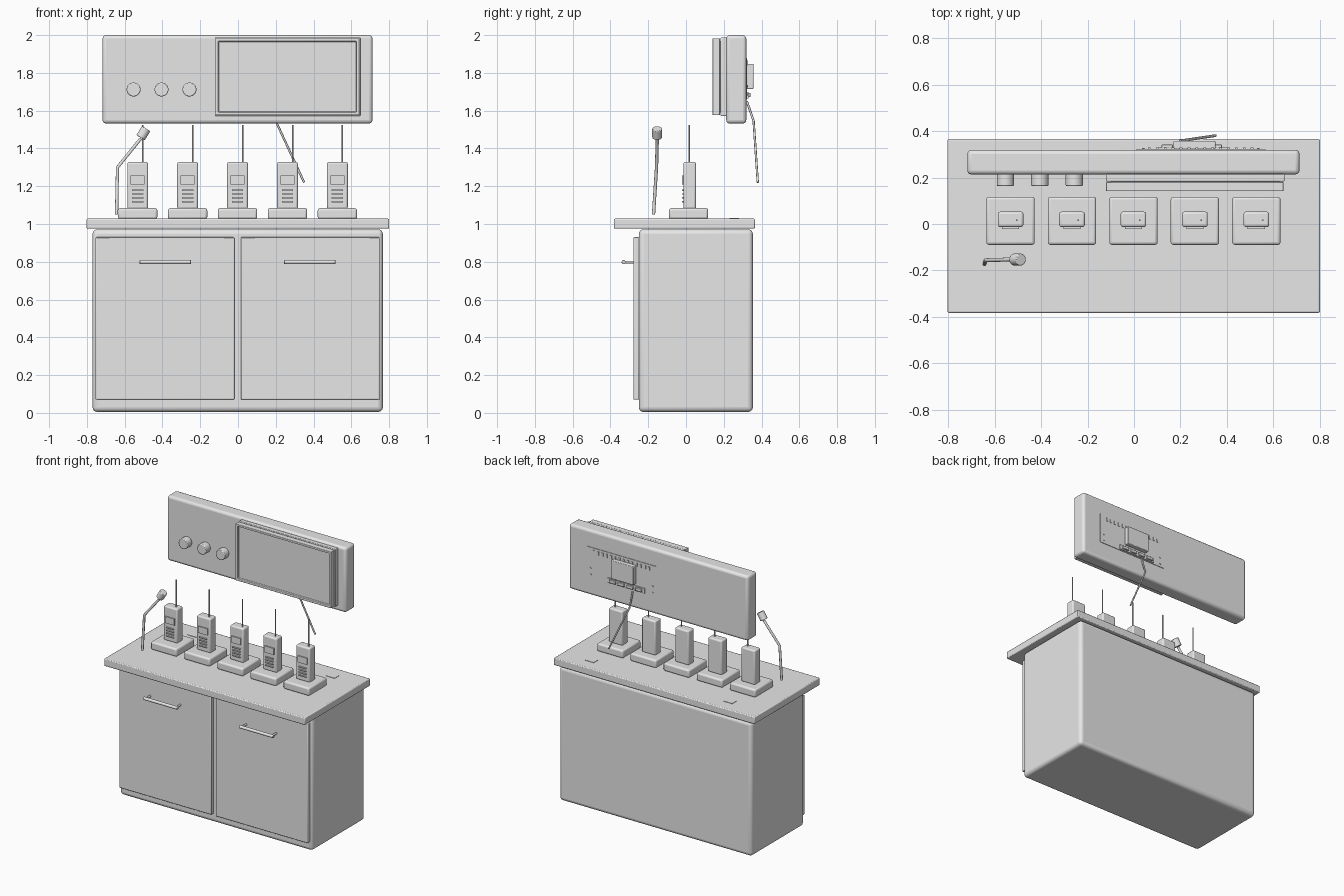
import bpy, bmesh, math
from mathutils import Vector

if "Cube" in bpy.data.objects:
    bpy.data.objects.remove(bpy.data.objects["Cube"])

grey = bpy.data.materials.new("plain_grey")
grey.diffuse_color = (0.8, 0.8, 0.8, 1)
grey.use_nodes = True
grey.node_tree.nodes["Principled BSDF"].inputs["Base Color"].default_value = grey.diffuse_color


def finish(name, bm, bevel=0, segments=3):
    mesh = bpy.data.meshes.new(name)
    bmesh.ops.recalc_face_normals(bm, faces=bm.faces)
    bm.to_mesh(mesh)
    bm.free()
    mesh.materials.append(grey)
    ob = bpy.data.objects.new(name, mesh)
    bpy.context.collection.objects.link(ob)
    if bevel:
        mod = ob.modifiers.new("bevel", "BEVEL")
        mod.width, mod.segments, mod.limit_method = bevel, segments, "ANGLE"
    bpy.ops.object.select_all(action="DESELECT")
    bpy.context.view_layer.objects.active = ob
    ob.select_set(True)
    bpy.ops.object.shade_smooth_by_angle(angle=math.radians(35))
    return ob


def add_box(bm, x0, x1, y0, y1, z0, z1):
    verts = bmesh.ops.create_cube(bm, size=1)["verts"]
    for v in verts:
        v.co = Vector(((x0 + x1) / 2 + v.co.x * (x1 - x0),
                       (y0 + y1) / 2 + v.co.y * (y1 - y0),
                       (z0 + z1) / 2 + v.co.z * (z1 - z0)))


def box(name, x0, x1, y0, y1, z0, z1, bevel=0, segments=3):
    bm = bmesh.new()
    add_box(bm, x0, x1, y0, y1, z0, z1)
    return finish(name, bm, bevel, segments)


def rod(name, a, b, r, sides=16, bevel=0):
    a, b = Vector(a), Vector(b)
    d = b - a
    bm = bmesh.new()
    bmesh.ops.create_cone(bm, cap_ends=True, segments=sides, radius1=r, radius2=r, depth=d.length)
    bm.transform(d.to_track_quat("Z", "Y").to_matrix().to_4x4())
    bmesh.ops.translate(bm, verts=bm.verts, vec=(a + b) / 2)
    return finish(name, bm, bevel, 2)


def tube(name, points, r):
    # bent wire made from a swept polyline, turned into a mesh
    cu = bpy.data.curves.new(name, "CURVE")
    cu.dimensions, cu.bevel_depth, cu.bevel_resolution = "3D", r, 2
    cu.use_fill_caps = True
    sp = cu.splines.new("POLY")
    sp.points.add(len(points) - 1)
    for p, co in zip(sp.points, points):
        p.co = (*co, 1)
    cu.materials.append(grey)
    ob = bpy.data.objects.new(name, cu)
    bpy.context.collection.objects.link(ob)


# Cabinet and counter
box("cabinet_body", -0.77, 0.767, -0.25, 0.354, 0.005, 0.972, 0.025, 4)
box("counter_top", -0.802, 0.8, -0.382, 0.365, 0.975, 1.028, 0.006, 2)

# Doors with bar handles
for side, x0, hx in (("left", -0.754, -0.385), ("right", 0.015, 0.38)):
    box(side + "_door", x0, x0 + 0.735, -0.278, -0.248, 0.07, 0.93, 0.005, 2)
    rod(side + "_handle", (hx - 0.136, -0.33, 0.798), (hx + 0.136, -0.33, 0.798), 0.011, 16, 0.003)
    for s in (-1, 1):
        rod(side + "_handle_post", (hx + s * 0.12, -0.33, 0.798), (hx + s * 0.12, -0.277, 0.798), 0.007, 12)

# Handheld radios standing in chargers
for i in range(5):
    c = -0.531 + i * 0.2643
    box("charger", c - 0.104, c + 0.104, -0.09, 0.117, 1.026, 1.084, 0.012)
    box("radio_body", c - 0.055, c + 0.055, -0.013, 0.053, 1.08, 1.328, 0.01)
    rod("radio_antenna", (c + 0.027, 0.016, 1.32), (c + 0.027, 0.016, 1.525), 0.004, 12)
    box("radio_display", c - 0.037, c + 0.037, -0.021, -0.012, 1.21, 1.257)
    for k in range(4):
        z = 1.115 + k * 0.02
        box("speaker_slot", c - 0.03, c + 0.03, -0.022, -0.012, z, z + 0.007)

# Desk microphone
tube("microphone_neck", [(-0.643, -0.172, 1.05), (-0.638, -0.156, 1.3), (-0.515, -0.152, 1.452)], 0.009)
rod("microphone_head", (-0.516, -0.153, 1.457), (-0.486, -0.153, 1.505), 0.026, 20, 0.004)

# Overhead panel
box("overhead_panel", -0.717, 0.712, 0.213, 0.319, 1.532, 2.0, 0.018, 3)

# Monitor: back slab and front bezel with a sunken screen
box("monitor_back", -0.12, 0.648, 0.183, 0.216, 1.572, 1.987, 0.004, 2)
bm = bmesh.new()
add_box(bm, -0.12, 0.643, 0.141, 0.18, 1.576, 1.983)
front = [f for f in bm.faces if f.normal.y < -0.9]
bmesh.ops.inset_region(bm, faces=front, thickness=0.022)
bmesh.ops.inset_region(bm, faces=front, thickness=0.002, depth=-0.015)
finish("monitor_bezel", bm, 0.003, 2)
box("monitor_joint", -0.1, 0.625, 0.178, 0.185, 1.59, 1.97)

# Control knobs
for x in (-0.553, -0.405, -0.257):
    rod("knob", (x, 0.215, 1.712), (x, 0.163, 1.712), 0.037, 32, 0.005)

# Circuit board on the back of the panel
box("board", 0.01, 0.565, 0.318, 0.323, 1.66, 1.88)
for k in range(14):
    x = 0.06 + k * 0.034
    box("board_pin", x, x + 0.012, 0.322, 0.328, 1.84, 1.865)
for x in (0.04, 0.535):
    for z in (1.685, 1.73):
        rod("board_screw", (x, 0.32, z), (x, 0.327, z), 0.006, 10)
box("board_module", 0.17, 0.35, 0.322, 0.357, 1.715, 1.848, 0.004, 2)
box("connector_strip", 0.1, 0.4, 0.322, 0.33, 1.665, 1.7)
for k in range(4):
    x = 0.118 + k * 0.07
    box("connector", x, x + 0.05, 0.328, 0.341, 1.672, 1.694, 0.003, 2)

# Loose cable hanging from the board
tube("cable", [(0.2, 0.322, 1.65), (0.2, 0.358, 1.545), (0.35, 0.38, 1.22)], 0.006)

# Flat cards lying on the counter
for x in (0.575, -0.53):
    box("counter_card", x - 0.035, x + 0.035, 0.23, 0.28, 1.027, 1.031)
